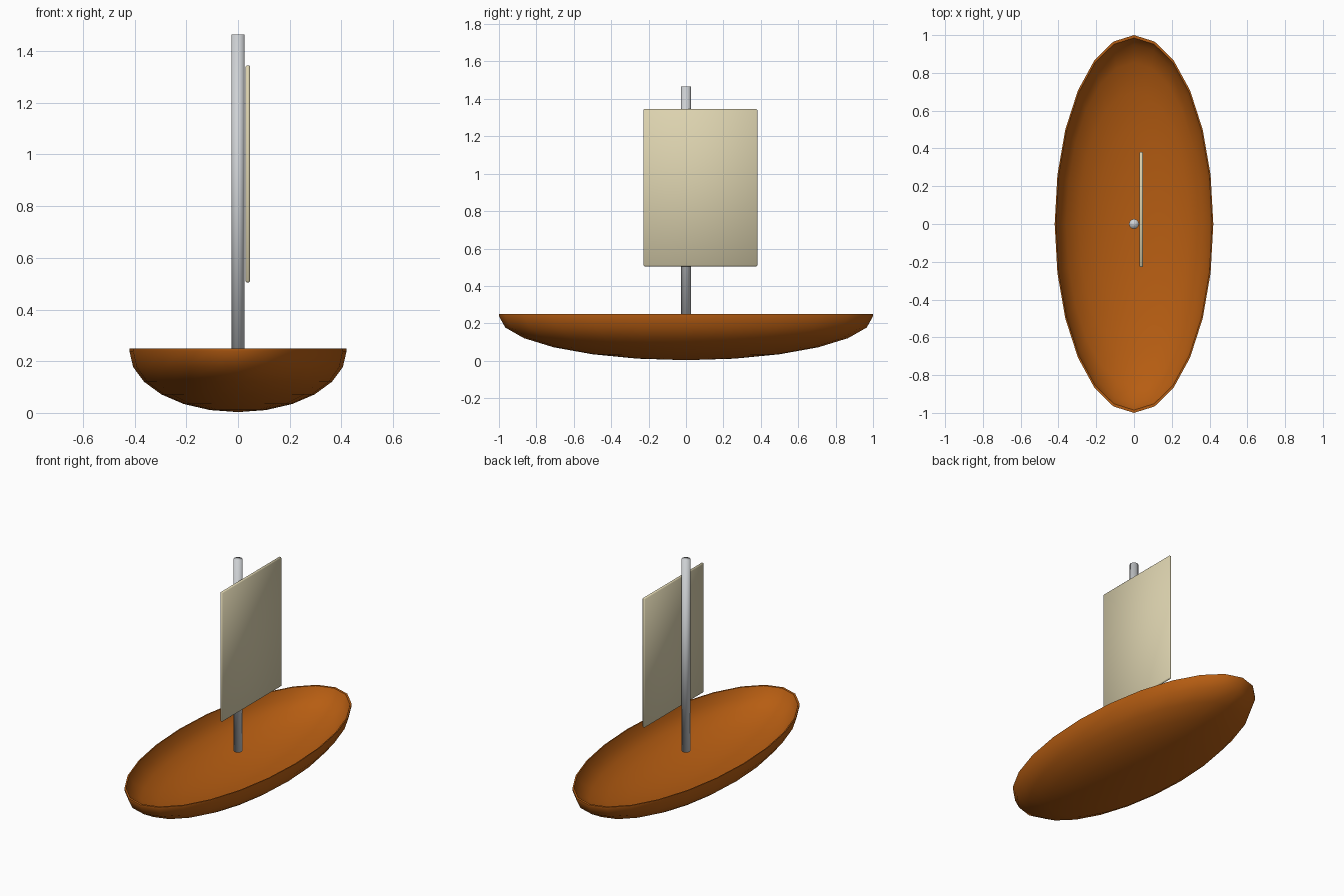
import bpy, bmesh, math

cube = bpy.data.objects.get("Cube")
if cube:
    bpy.data.objects.remove(cube, do_unlink=True)


def material(name, rgb):
    m = bpy.data.materials.new(name)
    m.use_nodes = True
    color = (*rgb, 1)
    m.diffuse_color = color
    m.node_tree.nodes["Principled BSDF"].inputs["Base Color"].default_value = color
    return m


def finish(name, bm, mat):
    """Turn a bmesh into a smooth-shaded object of one colour."""
    bmesh.ops.recalc_face_normals(bm, faces=bm.faces)
    for f in bm.faces:
        f.smooth = True
    mesh = bpy.data.meshes.new(name)
    bm.to_mesh(mesh)
    bm.free()
    mesh.materials.append(mat)
    ob = bpy.data.objects.new(name, mesh)
    bpy.context.collection.objects.link(ob)
    return ob


wood = material("orange brown wood", (0.47, 0.11, 0.006))
metal = material("light grey", (0.62, 0.64, 0.66))
cloth = material("cream cloth", (0.72, 0.65, 0.43))

# Hull: open oval bowl, a thin shell turned from outer and inner arcs
SIDES, STEPS = 24, 6
RIM, BEAM = 0.25, 0.42


def arc(radius, depth, top):
    angles = [math.pi / 2 * i / STEPS for i in range(STEPS + 1)]
    return [(radius * math.sin(a), top - depth * math.cos(a)) for a in angles]


outer = arc(1.0, 0.235, 0.238) + [(1.0, RIM)]
inner = arc(0.985, 0.225, RIM)
bm = bmesh.new()
profile = [bm.verts.new((0, r, z)) for r, z in outer + inner[::-1]]
edges = [bm.edges.new(pair) for pair in zip(profile, profile[1:])]
bmesh.ops.spin(bm, geom=profile + edges, cent=(0, 0, 0), axis=(0, 0, 1),
               angle=math.tau, steps=SIDES)
bmesh.ops.remove_doubles(bm, verts=bm.verts, dist=0.0005)
bmesh.ops.scale(bm, vec=(BEAM, 1, 1), verts=bm.verts)
hull = finish("hull", bm, wood)
bpy.context.view_layer.objects.active = hull
hull.select_set(True)
bpy.ops.object.shade_smooth_by_angle(angle=math.radians(50))
hull.select_set(False)

# Mast: round pole with softly shaded ends
MAST_BOTTOM, MAST_TOP = 0.22, 1.465
bm = bmesh.new()
bmesh.ops.create_cone(bm, cap_ends=True, segments=16, radius1=0.026,
                      radius2=0.026, depth=MAST_TOP - MAST_BOTTOM)
bmesh.ops.translate(bm, vec=(0, 0, (MAST_TOP + MAST_BOTTOM) / 2), verts=bm.verts)
finish("mast", bm, metal)

# Sail: thin upright sheet beside the mast with softened edges
bm = bmesh.new()
bmesh.ops.create_cube(bm, size=1)
bmesh.ops.scale(bm, vec=(0.018, 0.61, 0.84), verts=bm.verts)
bmesh.ops.translate(bm, vec=(0.038, 0.077, 0.925), verts=bm.verts)
bmesh.ops.bevel(bm, geom=bm.edges[:], offset=0.005, segments=1,
                affect='EDGES', profile=0.5)
finish("sail", bm, cloth)
